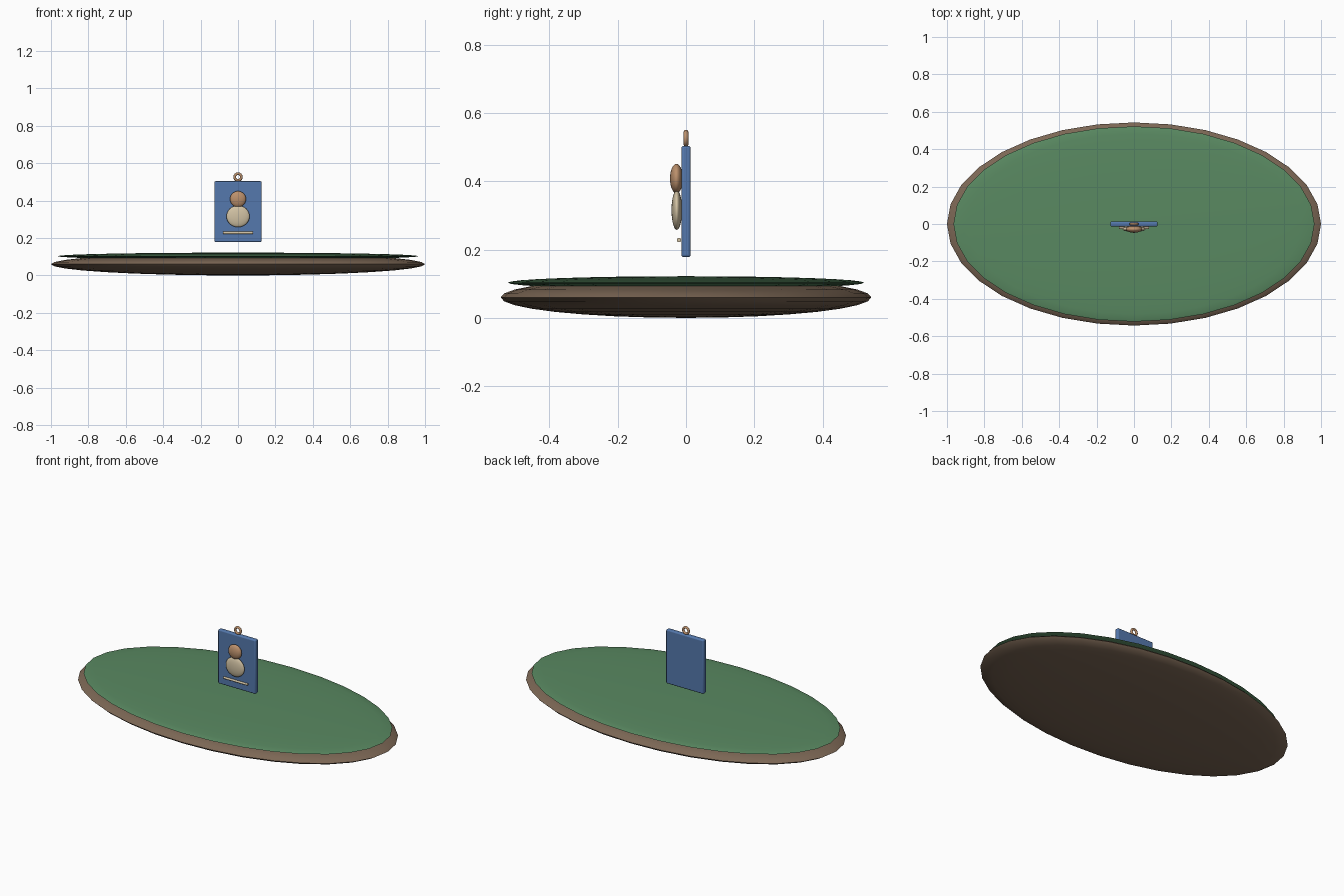
import bpy
import math

if "Cube" in bpy.data.objects:
    bpy.data.objects.remove(bpy.data.objects["Cube"])


def material(name, rgb):
    m = bpy.data.materials.new(name)
    m.diffuse_color = (*rgb, 1)
    m.use_nodes = True
    m.node_tree.nodes["Principled BSDF"].inputs["Base Color"].default_value = m.diffuse_color
    return m


GREEN = material("grass green", (0.10, 0.25, 0.12))
BROWN = material("earth brown", (0.20, 0.135, 0.09))
BLUE = material("board blue", (0.09, 0.19, 0.42))
TAN = material("warm tan", (0.50, 0.28, 0.15))
CREAM = material("pale cream", (0.64, 0.54, 0.37))


def finish(name, mat, angle=40):
    ob = bpy.context.object
    ob.name = name
    ob.data.materials.append(mat)
    bpy.ops.object.transform_apply(location=False, rotation=True, scale=True)
    bpy.ops.object.shade_smooth_by_angle(angle=math.radians(angle))
    return ob


def ellipsoid(name, mat, loc, radii, segments=32, rings=16):
    bpy.ops.mesh.primitive_uv_sphere_add(segments=segments, ring_count=rings, radius=1, location=loc)
    bpy.context.object.scale = radii
    return finish(name, mat, 60)


# Island: earth disc with a grass disc sunk into its top
ellipsoid("earth_base", BROWN, (0, 0, 0.06), (1.0, 0.543, 0.06))
ellipsoid("grass_top", GREEN, (0, 0, 0.103), (0.965, 0.522, 0.019))

# Hanging board with softened edges
bpy.ops.mesh.primitive_cube_add(size=1, location=(0, 0, 0.341))
bpy.context.object.scale = (0.252, 0.027, 0.326)
board = finish("board", BLUE)
bevel = board.modifiers.new("soft_edges", 'BEVEL')
bevel.width = 0.007
bevel.segments = 3

# Hanging ring
bpy.ops.mesh.primitive_torus_add(major_radius=0.018, minor_radius=0.007, major_segments=32,
                                 minor_segments=12, location=(0, 0, 0.526),
                                 rotation=(math.pi / 2, 0, 0))
finish("hanging_ring", TAN)

# Figure in relief on the front
ellipsoid("figure_head", TAN, (0, -0.028, 0.408), (0.043, 0.019, 0.043))
ellipsoid("figure_body", CREAM, (0, -0.027, 0.316), (0.062, 0.0155, 0.058))

# Bar beneath the figure
bpy.ops.mesh.primitive_cylinder_add(vertices=16, radius=0.0065, depth=0.16,
                                    location=(0, -0.0205, 0.228), rotation=(0, math.pi / 2, 0))
finish("name_bar", CREAM)
